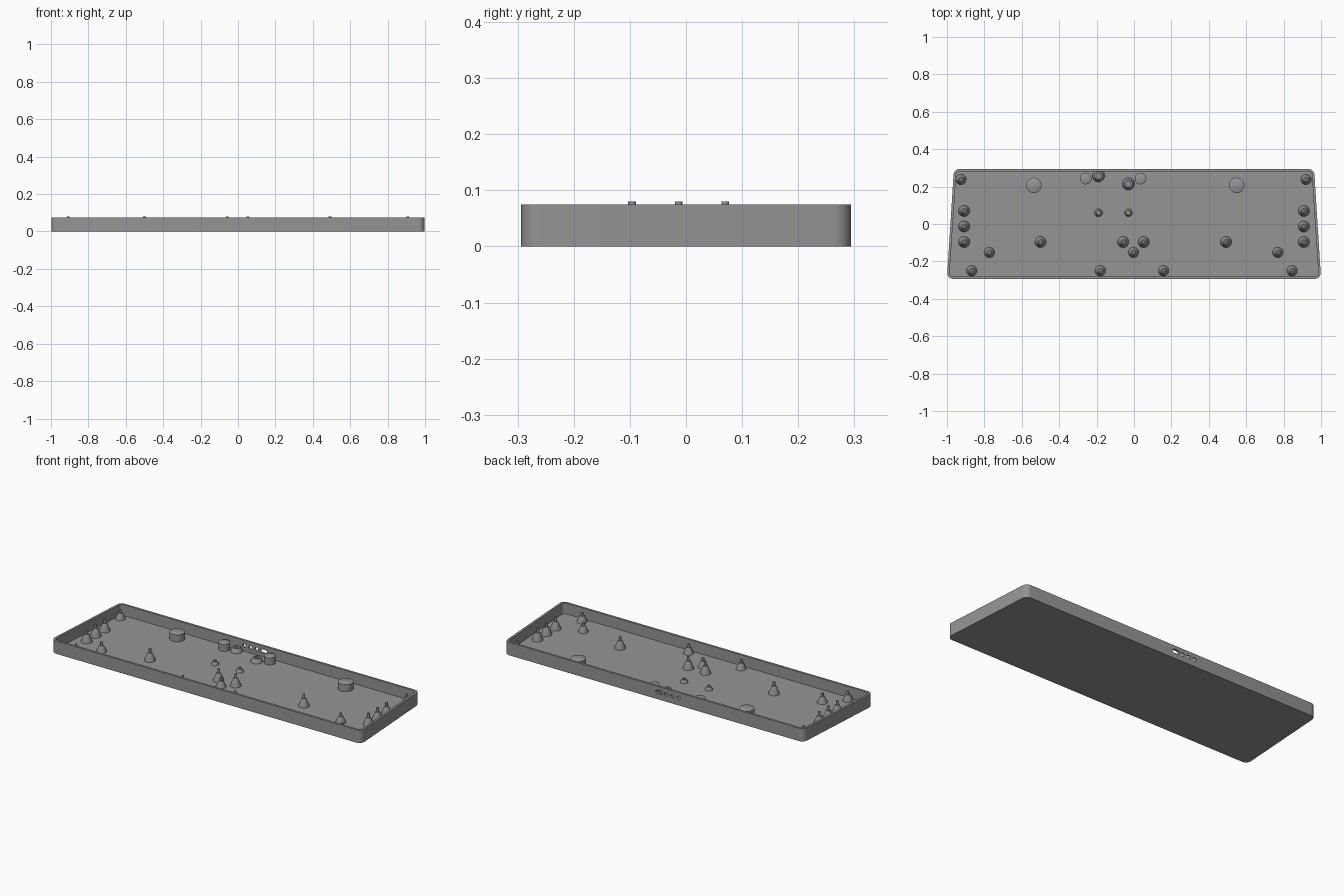
import bpy, bmesh, math
from mathutils import Vector

if "Cube" in bpy.data.objects:
    bpy.data.objects.remove(bpy.data.objects["Cube"])

H, FLOOR, WALL = 0.075, 0.012, 0.013

grey = bpy.data.materials.new("mid_grey")
grey.diffuse_color = (0.3, 0.3, 0.3, 1)
grey.use_nodes = True
grey.node_tree.nodes["Principled BSDF"].inputs["Base Color"].default_value = grey.diffuse_color


def finish(bm, name, mat=grey, smooth=True):
    bmesh.ops.recalc_face_normals(bm, faces=bm.faces)
    me = bpy.data.meshes.new(name)
    bm.to_mesh(me)
    bm.free()
    ob = bpy.data.objects.new(name, me)
    bpy.context.collection.objects.link(ob)
    me.materials.append(mat)
    if smooth:
        bpy.ops.object.select_all(action='DESELECT')
        ob.select_set(True)
        bpy.context.view_layer.objects.active = ob
        bpy.ops.object.shade_smooth_by_angle(angle=math.radians(35))
    return ob


def outline(inset, r, steps=8):
    """Rounded trapezoid, wider at the front."""
    f, b, d = 1.0 - inset, 0.963 - inset, 0.294 - inset
    corners = [Vector(c) for c in ((-f, -d), (f, -d), (b, d), (-b, d))]
    pts = []
    for i, c in enumerate(corners):
        u = (corners[i - 1] - c).normalized()
        v = (corners[(i + 1) % 4] - c).normalized()
        half = u.angle(v) / 2
        centre = c + (u + v).normalized() * (r / math.sin(half))
        a = c + u * (r / math.tan(half)) - centre
        e = c + v * (r / math.tan(half)) - centre
        start = math.atan2(a.y, a.x)
        sweep = (math.atan2(e.y, e.x) - start) % math.tau
        for k in range(steps + 1):
            t = start + sweep * k / steps
            pts.append(centre + Vector((math.cos(t), math.sin(t))) * r)
    return pts


def skin(bm, rings):
    """Bridge closed rings and cap both ends."""
    n = len(rings[0])
    for a, b in zip(rings, rings[1:]):
        for i in range(n):
            j = (i + 1) % n
            bm.faces.new((a[i], a[j], b[j], b[i]))
    bm.faces.new(rings[0])
    bm.faces.new(rings[-1])


def lathe(name, x, y, profile, segs=24):
    bm = bmesh.new()
    rings = [[bm.verts.new((x + r * math.cos(math.tau * i / segs),
                            y + r * math.sin(math.tau * i / segs), z))
              for i in range(segs)] for r, z in profile]
    skin(bm, rings)
    return finish(bm, name)


# Open tray
bm = bmesh.new()
levels = [(0, 0.032, 0), (0, 0.032, H), (WALL, 0.02, H), (WALL, 0.02, FLOOR)]
skin(bm, [[bm.verts.new((p.x, p.y, z)) for p in outline(i, r)] for i, r, z in levels])
tray = finish(bm, "tray", smooth=False)

# Port openings through the back wall: one slot and three round holes
bm = bmesh.new()
for x, hw in ((-0.033, 0.012), (-0.078, 0.0), (-0.118, 0.0), (-0.158, 0.0)):
    r, n = 0.011, 16
    prof = []
    for i in range(n):
        a = math.tau * (i + 0.5) / n
        prof.append((x + r * math.cos(a) + math.copysign(hw, math.cos(a)), 0.043 + r * math.sin(a)))
    skin(bm, [[bm.verts.new((px, y, pz)) for px, pz in prof] for y in (0.27, 0.31)])
cutter = finish(bm, "port_cutter", smooth=False)
cutter.hide_render = True
cutter.hide_set(True)
mod = tray.modifiers.new("ports", 'BOOLEAN')
mod.object = cutter
mod.operation = 'DIFFERENCE'
mod.solver = 'EXACT'
bpy.context.view_layer.objects.active = tray
tray.select_set(True)
bpy.ops.object.modifier_apply(modifier="ports")
bpy.data.objects.remove(cutter)
bpy.ops.object.shade_smooth_by_angle(angle=math.radians(35))

Z0 = FLOOR - 0.003


def peg(name, x, y, r, shoulder, top, pin=0.007):
    lathe(name, x, y, [(r, Z0), (r, FLOOR + 0.002), (0.012, shoulder), (pin, shoulder), (pin, top)])


# Tall locating pegs
tall = [(s * 0.908, y) for s in (-1, 1) for y in (0.07, -0.013, -0.096)]
tall += [(-0.5, -0.096), (0.492, -0.096), (-0.058, -0.096), (0.052, -0.096)]
for x, y in tall:
    peg("tall_peg", x, y, 0.03, 0.057, 0.08)

# Medium pegs
for x, y in [(-0.925, 0.238), (0.92, 0.238), (-0.773, -0.152), (0.769, -0.152), (-0.003, -0.152),
             (-0.868, -0.25), (0.845, -0.25), (-0.18, -0.25), (0.158, -0.25)]:
    peg("medium_peg", x, y, 0.028, 0.048, 0.066)

# Small pegs
for x in (-0.19, -0.03):
    peg("small_peg", x, 0.06, 0.021, 0.03, 0.037)

# Low hollow bosses
for x, y in ((-0.19, 0.258), (-0.03, 0.215)):
    lathe("hollow_boss", x, y, [(0.033, Z0), (0.033, FLOOR + 0.002), (0.021, 0.036),
                                (0.012, 0.036), (0.012, 0.015)], 32)

# Support columns
for x, y, r in ((-0.536, 0.207, 0.041), (0.549, 0.207, 0.041),
                (-0.258, 0.243, 0.031), (0.035, 0.243, 0.031)):
    lathe("support_column", x, y, [(r, Z0), (r, 0.053), (r - 0.003, 0.055)], 32)
